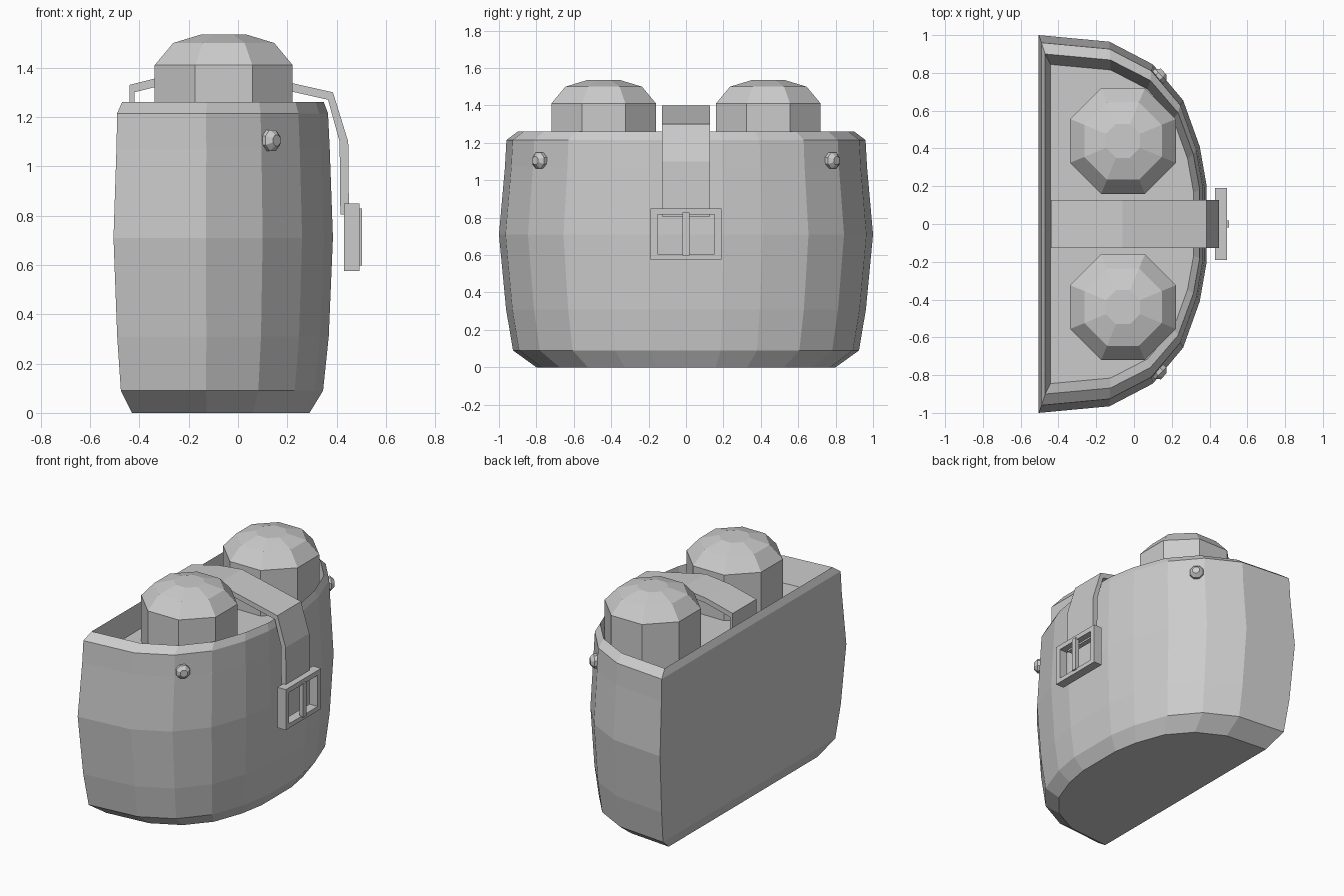
import bpy, bmesh, math
from mathutils import Vector, Matrix

if "Cube" in bpy.data.objects:
    bpy.data.objects.remove(bpy.data.objects["Cube"])

grey = bpy.data.materials.new("plain grey")
grey.diffuse_color = (0.6, 0.6, 0.6, 1)
grey.use_nodes = True
grey.node_tree.nodes["Principled BSDF"].inputs["Base Color"].default_value = grey.diffuse_color


def finish(name, bm):
    """Turn a bmesh into a flat shaded object."""
    bmesh.ops.recalc_face_normals(bm, faces=bm.faces[:])
    mesh = bpy.data.meshes.new(name)
    bm.to_mesh(mesh)
    bm.free()
    mesh.materials.append(grey)
    ob = bpy.data.objects.new(name, mesh)
    bpy.context.collection.objects.link(ob)
    return ob


def loft(name, rings):
    """Skin a stack of closed rings and cap both ends."""
    bm = bmesh.new()
    rows = [[bm.verts.new(p) for p in ring] for ring in rings]
    n = len(rows[0])
    for a, b in zip(rows, rows[1:]):
        for i in range(n):
            j = (i + 1) % n
            bm.faces.new((a[i], a[j], b[j], b[i]))
    bm.faces.new(rows[0])
    bm.faces.new(rows[-1])
    return finish(name, bm)


def box(bm, x, y, z):
    size = Vector((x[1] - x[0], y[1] - y[0], z[1] - z[0]))
    mid = Vector((sum(x), sum(y), sum(z))) / 2
    bmesh.ops.create_cube(bm, size=1, matrix=Matrix.Translation(mid) @ Matrix.Diagonal(size).to_4x4())


# Pouch body: half-barrel plan, bulging sides, rim and sunken floor
half = [(-0.505, 1.0), (-0.13, 0.965), (0.10, 0.845), (0.26, 0.655), (0.348, 0.41), (0.385, 0.2)]
plan = half + [(x, -y) for x, y in reversed(half)]
levels = [  # z, back x, front x, half width
    (0.0, -0.43, 0.29, 0.80), (0.09, -0.475, 0.345, 0.925),
    (0.31, -0.49, 0.368, 0.962), (0.71, -0.505, 0.385, 1.0),
    (1.07, -0.493, 0.372, 0.968), (1.215, -0.49, 0.365, 0.96),
    (1.26, -0.47, 0.348, 0.90), (1.1, -0.443, 0.315, 0.845)]
loft("pouch_body", [[(lo + (x + 0.505) / 0.89 * (hi - lo), y * w, z) for x, y in plan]
                    for z, lo, hi, w in levels])


# Two domed canisters standing in the pouch
def octagon(cx, cy, z, apothem):
    r = apothem / math.cos(math.pi / 8)
    return [(cx + r * math.cos((k + 0.5) * math.pi / 4),
             cy + r * math.sin((k + 0.5) * math.pi / 4), z) for k in range(8)]


for side, tag in ((-1, "front"), (1, "rear")):
    loft(tag + "_canister", [octagon(-0.058, side * 0.44, z, a) for z, a in
                             ((1.1, 0.28), (1.41, 0.28), (1.5, 0.205), (1.535, 0.09))])

    # Small rivet on the curved corner
    out = Vector((0.72, side * 0.69, 0)).normalized()
    turn = out.to_track_quat('Z', 'Y')
    base = Vector((0.125, side * 0.775, 1.105))
    loft(tag + "_rivet", [[base + turn @ Vector(p) for p in octagon(0, 0, h, a)] for h, a in
                          ((-0.03, 0.03), (0.0, 0.043), (0.022, 0.043), (0.045, 0.022))])

# Strap arching over the pouch and hanging down its outer side
outer = [(-0.44, 1.1), (-0.44, 1.33), (-0.24, 1.38), (-0.06, 1.40), (0.385, 1.30), (0.447, 1.10), (0.45, 0.805)]
inner = [(-0.42, 1.1), (-0.42, 1.30), (-0.24, 1.345), (-0.06, 1.365), (0.365, 1.27), (0.412, 1.10), (0.415, 0.805)]
loft("strap", [[(o[0], -0.127, o[1]), (o[0], 0.127, o[1]), (i[0], 0.127, i[1]), (i[0], -0.127, i[1])]
               for o, i in zip(outer, inner)])


# Buckle: open rectangular frame with a centre prong
def rect(x, y, z0, z1):
    return [(x, -y, z0), (x, y, z0), (x, y, z1), (x, -y, z1)]


bm = bmesh.new()
rows = [[bm.verts.new(p) for p in r] for r in
        (rect(0.43, 0.19, 0.575, 0.85), rect(0.492, 0.19, 0.575, 0.85),
         rect(0.492, 0.153, 0.605, 0.817), rect(0.43, 0.153, 0.605, 0.817))]
for k in range(4):
    a, b = rows[k], rows[(k + 1) % 4]
    for i in range(4):
        j = (i + 1) % 4
        bm.faces.new((a[i], a[j], b[j], b[i]))
finish("buckle_frame", bm)

bm = bmesh.new()
box(bm, (0.475, 0.503), (-0.018, 0.018), (0.597, 0.828))
finish("buckle_prong", bm)
